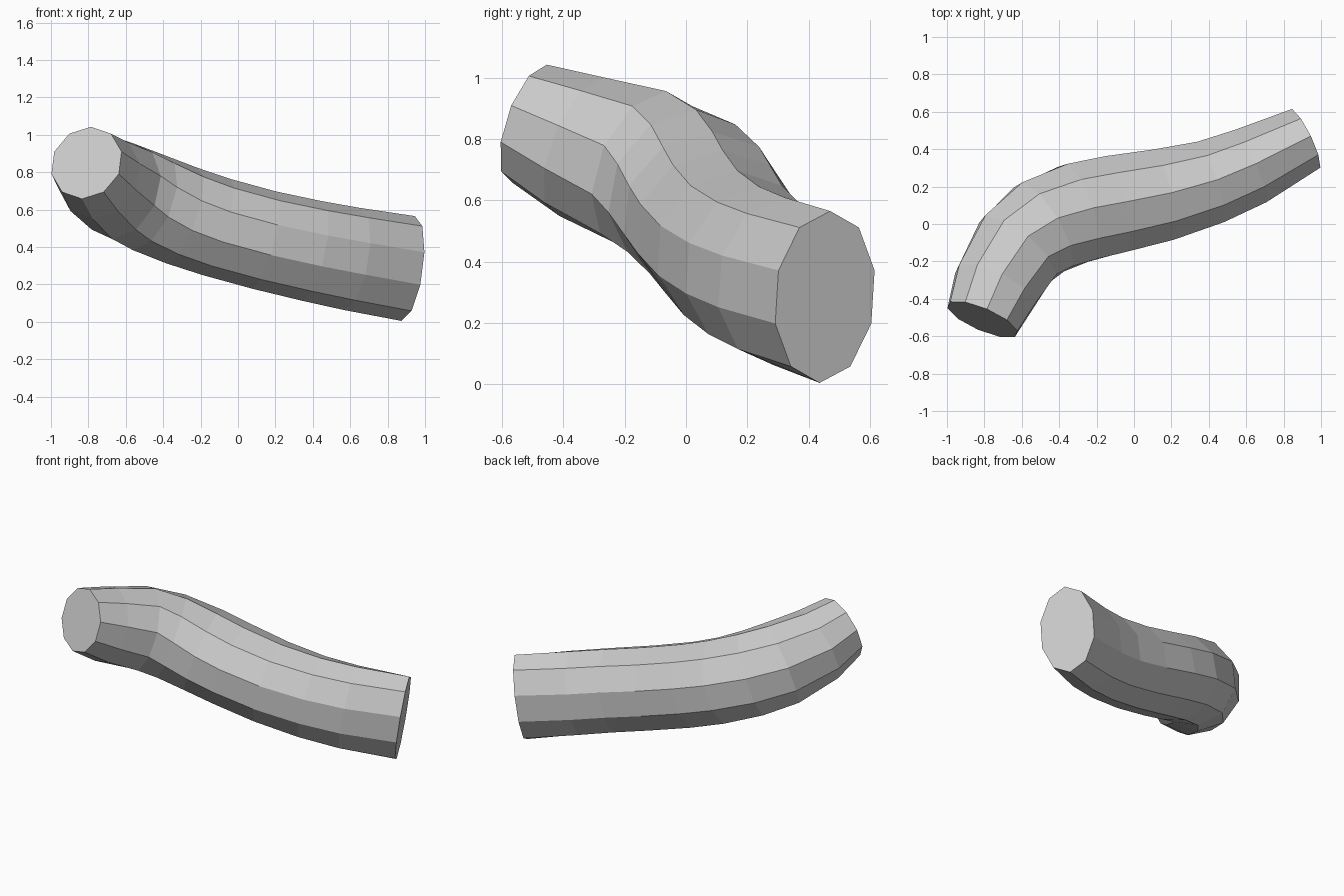
import bpy
import bmesh
import math
from mathutils import Vector

cube = bpy.data.objects.get("Cube")
if cube:
    bpy.data.objects.remove(cube, do_unlink=True)

SIDES = 10

# Stations along the pipe: centre x, y, z, then sideways and upward radius
STATIONS = [
    (-0.81, -0.51, 0.85, 0.206, 0.202),
    (-0.74, -0.34, 0.775, 0.24, 0.24),
    (-0.62, -0.13, 0.70, 0.26, 0.27),
    (-0.485, -0.015, 0.64, 0.275, 0.272),
    (-0.30, 0.06, 0.568, 0.28, 0.27),
    (-0.115, 0.103, 0.507, 0.275, 0.268),
    (0.14, 0.153, 0.437, 0.26, 0.268),
    (0.395, 0.22, 0.379, 0.238, 0.272),
    (0.61, 0.304, 0.336, 0.222, 0.277),
    (0.91, 0.453, 0.285, 0.183, 0.283),
]
START_DIR = Vector((0.376, 0.876, -0.30))
END_DIR = Vector((0.89, 0.43, -0.14))


def make_material(name, rgb):
    mat = bpy.data.materials.new(name)
    mat.use_nodes = True
    colour = (*rgb, 1.0)
    mat.diffuse_color = colour
    mat.node_tree.nodes["Principled BSDF"].inputs["Base Color"].default_value = colour
    return mat


def add_ring(bm, centre, direction, side_radius, up_radius):
    """Upright oval ring square to the path, with a corner at the top."""
    side = direction.cross(Vector((0, 0, 1))).normalized()
    up = side.cross(direction).normalized()
    ring = []
    for i in range(SIDES):
        a = math.tau * i / SIDES
        ring.append(bm.verts.new(centre + side * side_radius * math.sin(a)
                                 + up * up_radius * math.cos(a)))
    return ring


# Bent pipe: rings lofted along the path
bm = bmesh.new()
centres = [Vector(s[:3]) for s in STATIONS]
last = len(centres) - 1
rings = []
for i, (centre, station) in enumerate(zip(centres, STATIONS)):
    if i == 0:
        direction = START_DIR.normalized()
    elif i == last:
        direction = END_DIR.normalized()
    else:
        direction = ((centre - centres[i - 1]).normalized()
                     + (centres[i + 1] - centre).normalized()).normalized()
    rings.append(add_ring(bm, centre, direction, station[3], station[4]))

for a, b in zip(rings, rings[1:]):
    for i in range(SIDES):
        j = (i + 1) % SIDES
        bm.faces.new((a[i], a[j], b[j], b[i]))

# Flat end caps
bm.faces.new(rings[0])
bm.faces.new(rings[-1])
bmesh.ops.recalc_face_normals(bm, faces=bm.faces)

mesh = bpy.data.meshes.new("bent_pipe")
bm.to_mesh(mesh)
bm.free()
mesh.materials.append(make_material("light grey", (0.6, 0.6, 0.6)))
pipe = bpy.data.objects.new("bent_pipe", mesh)
bpy.context.collection.objects.link(pipe)
